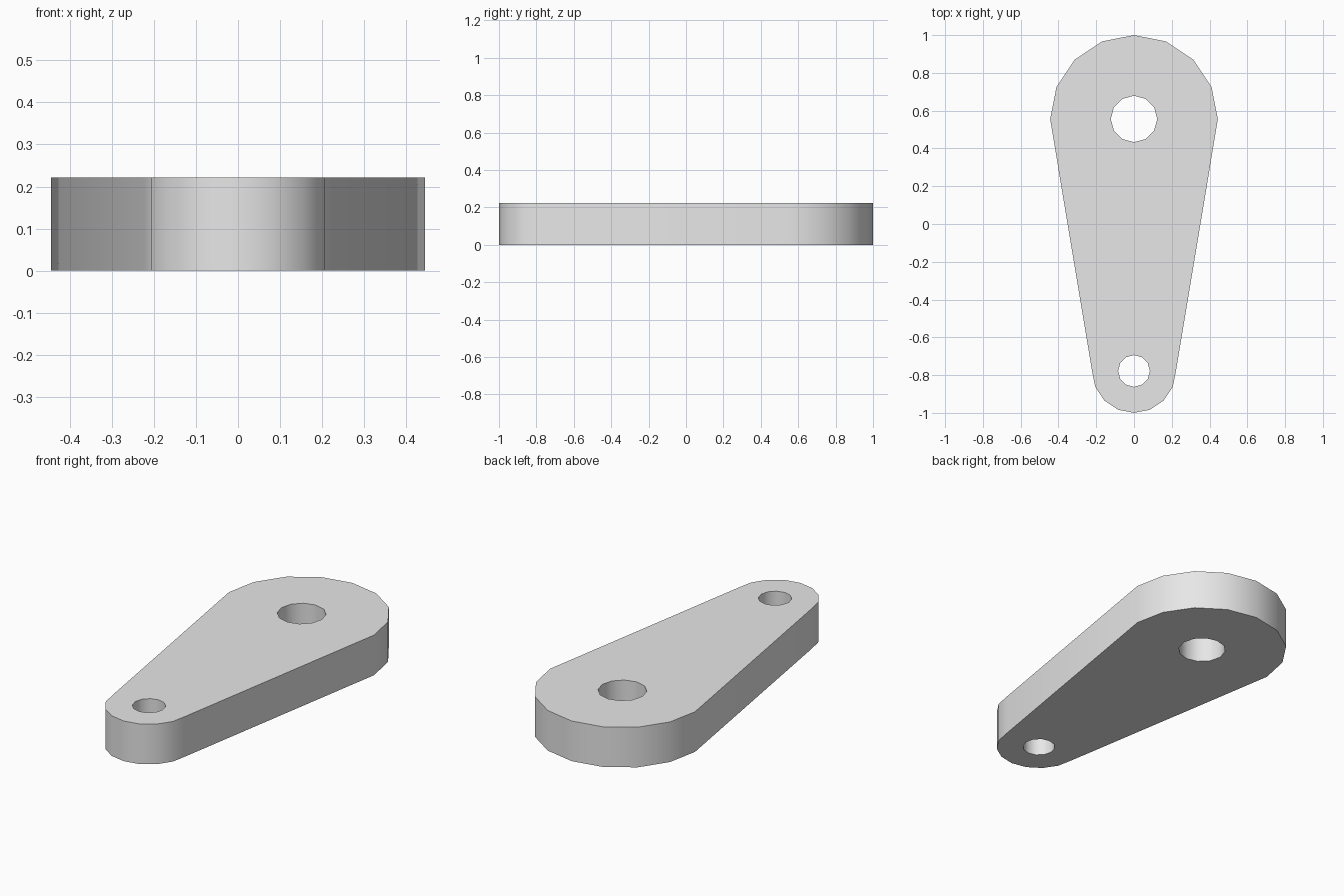
import bpy
import bmesh
from math import cos, sin, pi, radians

cube = bpy.data.objects.get("Cube")
if cube:
    bpy.data.objects.remove(cube, do_unlink=True)

THICKNESS = 0.222
BIG_Y, BIG_R, BIG_HOLE = 0.556, 0.444, 0.123
SMALL_Y, SMALL_R, SMALL_HOLE = -0.778, 0.222, 0.084


def arc(cy, radius, start, sweep, steps, count):
    """Points on an arc around (0, cy)."""
    return [(radius * cos(start + sweep * i / steps),
             cy + radius * sin(start + sweep * i / steps)) for i in range(count)]


# Tapered outline with a round end at each side, and two round holes
outline = arc(BIG_Y, BIG_R, 0, pi, 8, 9) + arc(SMALL_Y, SMALL_R, pi, pi, 8, 9)
big_hole = arc(BIG_Y, BIG_HOLE, 0, 2 * pi, 12, 12)
small_hole = arc(SMALL_Y, SMALL_HOLE, 0, 2 * pi, 12, 12)

bm = bmesh.new()
caps = {0.0: [], THICKNESS: []}
for points in (outline, big_hole, small_hole):
    rings = []
    for z, edges in caps.items():
        ring = [bm.verts.new((x, y, z)) for x, y in points]
        edges += [bm.edges.new((a, b)) for a, b in zip(ring, ring[1:] + ring[:1])]
        rings.append(ring)
    # Walls between the bottom and top rings
    low, high = rings
    for i in range(len(points)):
        j = (i + 1) % len(points)
        bm.faces.new((low[i], low[j], high[j], high[i]))

# Flat top and bottom with the holes left open
for edges in caps.values():
    bmesh.ops.triangle_fill(bm, edges=edges, use_beauty=True, normal=(0, 0, 1))
bmesh.ops.recalc_face_normals(bm, faces=bm.faces[:])

mesh = bpy.data.meshes.new("lever_arm")
bm.to_mesh(mesh)
bm.free()
lever_arm = bpy.data.objects.new("lever_arm", mesh)
bpy.context.collection.objects.link(lever_arm)

# Plain grey
grey = bpy.data.materials.new("light_grey")
grey.use_nodes = True
colour = (0.8, 0.8, 0.8, 1)
grey.diffuse_color = colour
grey.node_tree.nodes["Principled BSDF"].inputs["Base Color"].default_value = colour
mesh.materials.append(grey)

# Smooth walls, sharp rims
bpy.ops.object.select_all(action='DESELECT')
lever_arm.select_set(True)
bpy.context.view_layer.objects.active = lever_arm
bpy.ops.object.shade_smooth_by_angle(angle=radians(35))
